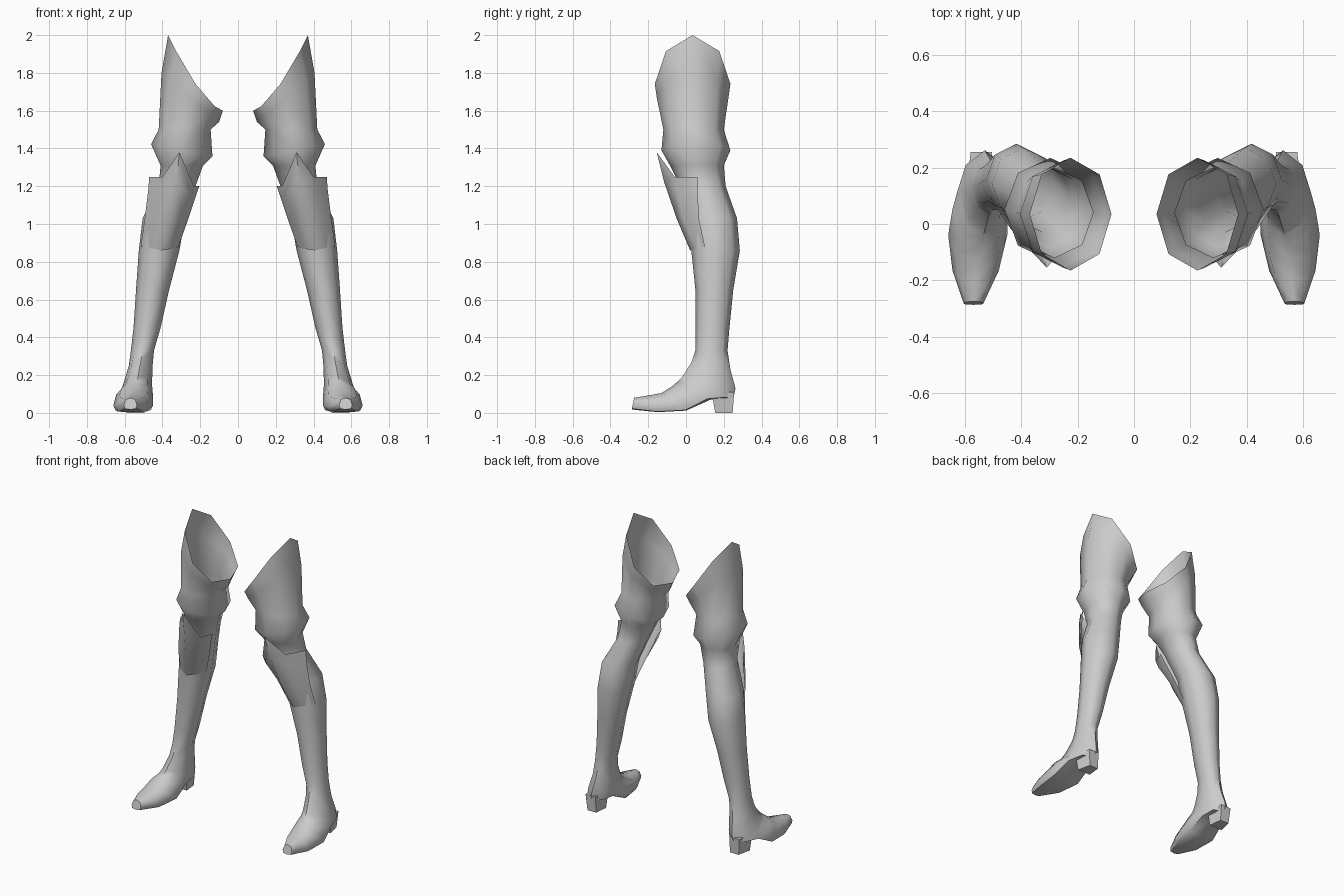
import bpy, bmesh, math

grey = bpy.data.materials.new("light_grey")
grey.diffuse_color = (0.6, 0.6, 0.6, 1)
SIDES = 8


def finish(name, rows, closed=True, cap_start=False, cap_end=False, angle=60):
    """Skin rows of points into a surface, mirrored to the other leg."""
    bm = bmesh.new()
    vs = [[bm.verts.new(p) for p in row] for row in rows]
    n = len(rows[0])
    for a, b in zip(vs, vs[1:]):
        for i in range(n if closed else n - 1):
            j = (i + 1) % n
            bm.faces.new((a[i], a[j], b[j], b[i]))
    if cap_start:
        bm.faces.new(vs[0])
    if cap_end:
        bm.faces.new(vs[-1])
    bmesh.ops.recalc_face_normals(bm, faces=bm.faces)
    me = bpy.data.meshes.new(name)
    bm.to_mesh(me)
    bm.free()
    me.materials.append(grey)
    ob = bpy.data.objects.new(name, me)
    bpy.context.collection.objects.link(ob)
    mod = ob.modifiers.new("other_leg", 'MIRROR')
    mod.use_mirror_merge = False
    bpy.ops.object.select_all(action='DESELECT')
    ob.select_set(True)
    bpy.context.view_layer.objects.active = ob
    bpy.ops.object.shade_smooth_by_angle(angle=math.radians(angle))
    return ob


def section(x0, x1, front, back, flat=0.0):
    """Octagon spanning x0..x1 and front..back (y, z) points; flat squares off the sole side."""
    pts = []
    for i in range(SIDES):
        a = 2 * math.pi * i / SIDES
        c, s = math.cos(a), math.sin(a)
        t = (1 + s) / 2                      # 0 = front, 1 = back
        if s > 0.1:
            t += (1 - t) * flat
            if abs(c) > 0.1:
                c *= 1 + 0.33 * flat
        elif abs(s) < 0.1:
            t += 0.25 * flat
        pts.append(((x0 + x1) / 2 + c * (x1 - x0) / 2,
                    front[0] + (back[0] - front[0]) * t,
                    front[1] + (back[1] - front[1]) * t))
    return pts


def leg_ring(z, x0, x1, y0, y1, slope=0.0):
    ring = section(x0, x1, (y0, z), (y1, z))
    return [(x, y, h + slope * (x - (x0 + x1) / 2)) for x, y, h in ring]


# slanted, curved rim at the thigh
rim = [(x, y, 1.6 + 0.4 * max(0, (x - 0.08) / 0.29) ** 1.5)
       for x, y, z in leg_ring(0, 0.08, 0.37, -0.165, 0.235)]
rows = [rim]

# thigh, knee cuff, calf and ankle: z, inner x, outer x, front y, back y, slope
for r in [(1.67, 0.10, 0.405, -0.155, 0.225, 0.85),
          (1.50, 0.145, 0.42, -0.12, 0.20, 0.0),
          (1.39, 0.135, 0.46, -0.13, 0.235, 0.2),
          (1.31, 0.185, 0.41, -0.085, 0.20, 0.0),
          (1.20, 0.225, 0.42, -0.03, 0.21, 0.0),
          (1.03, 0.28, 0.505, 0.015, 0.27, 0.0),
          (0.86, 0.31, 0.525, 0.028, 0.285, 0.0),
          (0.65, 0.365, 0.54, 0.05, 0.25, 0.0),
          (0.45, 0.41, 0.553, 0.05, 0.23, 0.0),
          (0.33, 0.445, 0.567, 0.05, 0.22, 0.0)]:
    rows.append(leg_ring(*r))

# foot: inner x, outer x, instep point, heel or sole point, flatness
for r in [(0.452, 0.578, (0.03, 0.27), (0.235, 0.23), 0.0),
          (0.455, 0.605, (-0.02, 0.19), (0.262, 0.13), 0.0),
          (0.453, 0.62, (-0.045, 0.165), (0.25, 0.07), 0.1),
          (0.45, 0.645, (-0.075, 0.14), (0.13, 0.07), 0.5),
          (0.45, 0.66, (-0.13, 0.105), (0.0, 0.012), 0.8),
          (0.48, 0.645, (-0.20, 0.092), (-0.15, 0.004), 0.8),
          (0.535, 0.605, (-0.275, 0.08), (-0.287, 0.018), 0.5)]:
    rows.append(section(*r))
finish("boot", rows, cap_end=True)

# shin guard: open shell around the front with a pointed top
finish("shin_guard", [
    [(0.47, 0.06, 1.25), (0.40, -0.06, 1.25), (0.31, -0.155, 1.38),
     (0.235, -0.07, 1.20), (0.205, 0.02, 1.20)],
    [(0.475, 0.06, 1.18), (0.41, -0.05, 1.18), (0.325, -0.115, 1.22),
     (0.245, -0.055, 1.15), (0.222, 0.03, 1.15)],
    [(0.495, 0.07, 1.02), (0.44, -0.015, 1.03), (0.36, -0.05, 1.03),
     (0.295, -0.0, 1.03), (0.262, 0.07, 1.03)],
    [(0.515, 0.10, 0.88), (0.47, 0.055, 0.87), (0.405, 0.022, 0.86),
     (0.345, 0.055, 0.87), (0.315, 0.11, 0.88)],
], closed=False)

# heel block, tapering to the floor
finish("heel", [
    [(0.49, 0.135, 0.11), (0.595, 0.135, 0.11), (0.58, 0.255, 0.11), (0.505, 0.255, 0.11)],
    [(0.495, 0.155, 0.0), (0.59, 0.155, 0.0), (0.57, 0.247, 0.0), (0.505, 0.247, 0.0)],
], cap_start=True, cap_end=True, angle=30)
